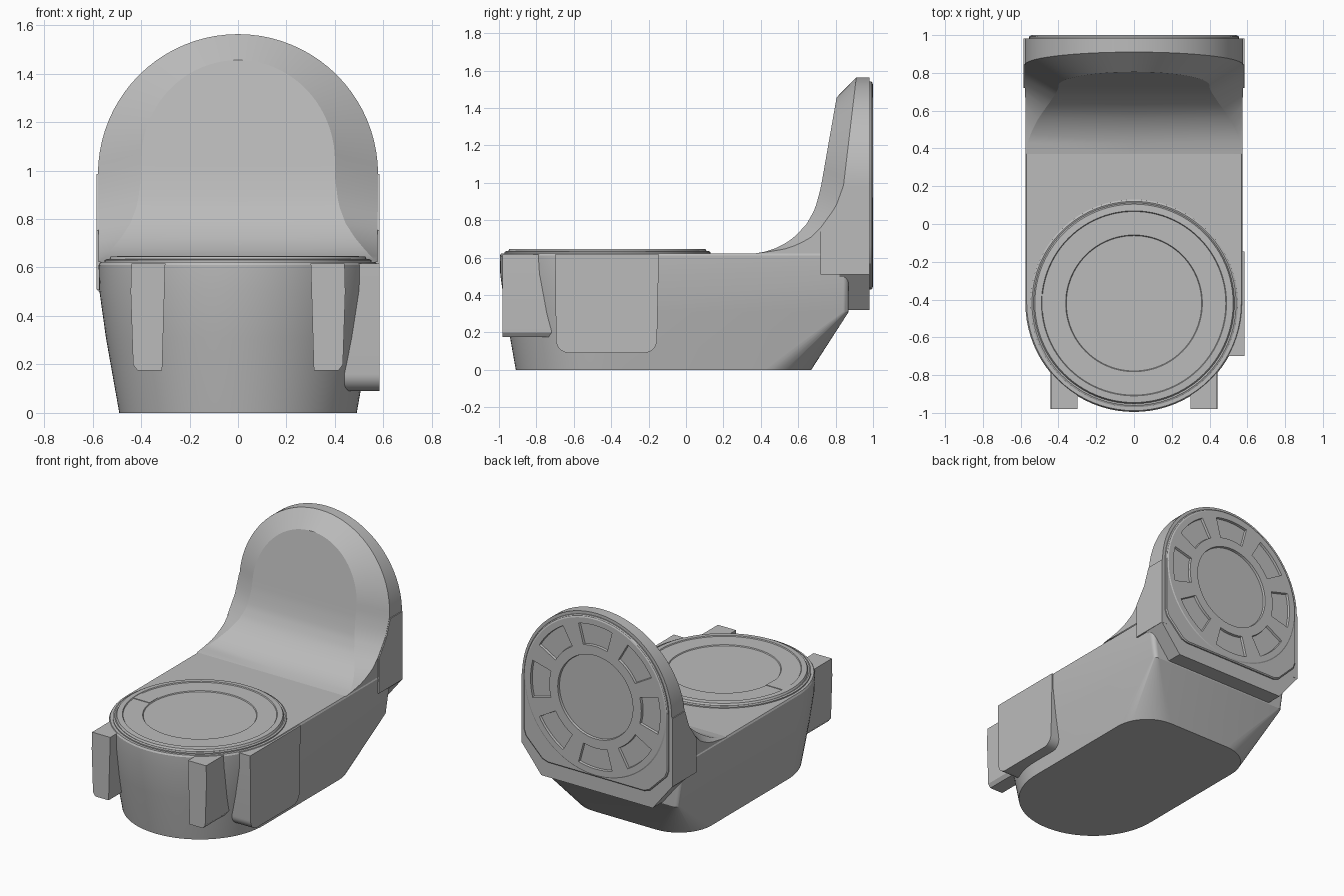
import bpy, bmesh, math
from mathutils import Vector

if "Cube" in bpy.data.objects:
    bpy.data.objects.remove(bpy.data.objects["Cube"], do_unlink=True)

GREY = (0.5, 0.5, 0.5, 1)
mat = bpy.data.materials.new("plain grey")
mat.use_nodes = True
mat.diffuse_color = GREY
mat.node_tree.nodes["Principled BSDF"].inputs["Base Color"].default_value = GREY


def finish(name, bm, angle=25, recalc=True):
    bmesh.ops.remove_doubles(bm, verts=bm.verts, dist=0.0005)
    if recalc:
        bmesh.ops.recalc_face_normals(bm, faces=bm.faces)
    me = bpy.data.meshes.new(name)
    bm.to_mesh(me)
    bm.free()
    me.materials.append(mat)
    ob = bpy.data.objects.new(name, me)
    bpy.context.collection.objects.link(ob)
    bpy.ops.object.select_all(action="DESELECT")
    ob.select_set(True)
    bpy.context.view_layer.objects.active = ob
    bpy.ops.object.shade_smooth_by_angle(angle=math.radians(angle))
    return ob


def loft(bm, rings, closed=True, caps=True):
    rows = [[bm.verts.new(p) for p in r] for r in rings]
    n = len(rows[0])
    for a, b in zip(rows, rows[1:]):
        for i in range(n if closed else n - 1):
            j = (i + 1) % n
            bm.faces.new((a[i], a[j], b[j], b[i]))
    if caps:
        bm.faces.new(rows[0])
        bm.faces.new(rows[-1])
    return rows


def prism(name, points, axis, lo, hi):
    """Extrude a flat outline along x or y between lo and hi."""
    def place(p, d):
        return (d, p[0], p[1]) if axis == "x" else (p[0], d, p[1])
    bm = bmesh.new()
    loft(bm, [[place(p, d) for p in points] for d in (lo, hi)])
    return finish(name, bm)


def arc(cx, cy, r, a0, a1, n):
    angles = [math.radians(a0 + (a1 - a0) * i / n) for i in range(n + 1)]
    return [(cx + r * math.cos(a), cy + r * math.sin(a)) for a in angles]


def lerp_table(table, v):
    for (a, p), (b, q) in zip(table, table[1:]):
        if v <= b:
            return p + (q - p) * max(0, (v - a) / (b - a))
    return table[-1][1]


CY = -0.42   # centre of the round front end
CZ = 0.985   # centre of the round back end

# Main body: tapered hull, round in front, square at the rear
def hull_ring(z, w, back, r):
    pts = arc(0, CY, w, 180, 360, 40)
    pts += arc(w - r, back - r, r, 0, 90, 10) + arc(r - w, back - r, r, 90, 180, 10)
    return [(x, y, z) for x, y in pts]

bm = bmesh.new()
loft(bm, [hull_ring(0, 0.49, 0.67, 0.25), hull_ring(0.31, 0.545, 0.87, 0.03),
          hull_ring(0.51, 0.573, 0.87, 0.03), hull_ring(0.61, 0.575, 0.87, 0.03),
          hull_ring(0.622, 0.568, 0.87, 0.03)])
finish("body", bm)

# Upright back shell: swept floor, flared bevel and outer wall
floor_y = [(0.622, 0.37), (0.63, 0.42), (0.65, 0.48), (0.68, 0.54), (0.72, 0.59),
           (0.78, 0.645), (0.86, 0.69), (0.97, 0.72), (1.455, 0.805)]
inner_x = [(0.622, 0.575), (0.66, 0.535), (0.72, 0.485), (0.78, 0.445),
           (0.86, 0.415), (0.97, 0.40), (1.04, 0.40)]
rim_y = [(0.622, 0.37), (0.64, 0.51), (0.67, 0.60), (0.71, 0.67), (0.76, 0.72),
         (0.87, 0.80), (CZ, 0.842), (1.56, 0.91)]
inner, outer = [], []
STEPS = 14
for i in range(STEPS):
    t = (i / STEPS) ** 1.4
    zi, zo = 0.622 + t * (1.04 - 0.622), 0.622 + t * (CZ - 0.622)
    inner.append((lerp_table(inner_x, zi), zi))
    outer.append((0.575 + 0.003 * t, zo))
inner += [(x, 1.04 + z * 1.04) for x, z in arc(0, 0, 0.40, 0, 90, 20)]
outer += arc(0, CZ, 0.578, 0, 90, 20)
in_r = [Vector((x, lerp_table(floor_y, z), z)) for x, z in inner]
out_r = [Vector((x, lerp_table(rim_y, z), z)) for x, z in outer]
back_r = [Vector((p.x, 0.982, p.z)) for p in out_r]

def mirror(points):
    return [Vector((-p.x, p.y, p.z)) for p in points]

bm = bmesh.new()
centre = [Vector((0, p.y, p.z)) for p in in_r]
back_mid = [Vector((0, p.y, p.z)) for p in back_r]
for flip in (False, True):
    rows = [in_r, out_r, back_r]
    if flip:
        rows = [mirror(r) for r in rows]
    loft(bm, [centre] + rows + [back_mid], closed=False, caps=False)
bmesh.ops.remove_doubles(bm, verts=bm.verts, dist=0.0005)
bmesh.ops.dissolve_degenerate(bm, edges=bm.edges, dist=0.0005)
finish("back_shell", bm, 22)

# Side ears of the back shell and the sloped beam underneath
ear = [(0.72, 0.51), (0.72, 0.752), (0.80, 0.865), (0.845, CZ), (0.982, CZ), (0.982, 0.51)]
prism("left_ear", ear, "x", 0.54, 0.584)
prism("right_ear", ear, "x", -0.584, -0.54)
prism("rear_beam", [(-0.43, 0.32), (0.43, 0.32), (0.582, 0.51), (0.582, 0.65),
                    (-0.582, 0.65), (-0.582, 0.51)], "y", 0.82, 0.981)

# Rear plate: round on top, chamfered square below, recessed panels
def plate_radius(a, size):
    c, s = abs(math.cos(a)), math.sin(a)
    if s >= 0:
        return size
    return min(size / max(c, 1e-6), size / max(-s, 1e-6), size * 1.72 / (c - s))

bm = bmesh.new()
SEG = 96
angles = [2 * math.pi * i / SEG for i in range(SEG)]

def polar(radius, y):
    return [(radius(a) * math.cos(a), y, CZ + radius(a) * math.sin(a)) for a in angles]

rings = [polar(lambda a: plate_radius(a, 0.557), 0.97),
         polar(lambda a: plate_radius(a, 0.557), 0.99),
         polar(lambda a: plate_radius(a, 0.55), 0.996)]
rings += [polar(lambda a, r=r: r, y) for r, y in
          ((0.548, 0.996), (0.54, 1.0), (0.50, 1.0), (0.355, 1.0), (0.29, 1.0))]
rows = loft(bm, rings)
bmesh.ops.recalc_face_normals(bm, faces=bm.faces)
panels = []
for f in bm.faces:
    c = f.calc_center_median()
    r = math.hypot(c.x, c.z - CZ)
    turn = (math.degrees(math.atan2(c.z - CZ, c.x)) + 22.5) % 45 - 22.5
    if c.y > 0.999 and (len(f.verts) > 4 or (0.37 < r < 0.49 and abs(turn) < 14)):
        panels.append(f)
bmesh.ops.inset_region(bm, faces=panels, thickness=0.003, depth=-0.016,
                       use_even_offset=True)
finish("rear_plate", bm, recalc=False)

# Round lid on the deck with shallow steps
bm = bmesh.new()
profile = [(0.55, 0.615), (0.55, 0.63), (0.54, 0.635), (0.532, 0.632), (0.525, 0.645),
           (0.49, 0.647), (0.486, 0.641), (0.362, 0.641), (0.358, 0.635)]
loft(bm, [[(x, y, z) for x, y in arc(0, CY, r, 0, 360 - 3.75, 95)] for r, z in profile])
finish("lid", bm, 20)

# Small latch tab on the lid
prism("lid_tab", [(CY - 0.04, 0.637), (CY + 0.05, 0.637), (CY + 0.05, 0.645),
                  (CY - 0.04, 0.645)], "x", -0.487, -0.36)

# Front pads, slightly narrower toward the bottom
for side, label in ((1, "left"), (-1, "right")):
    prism(label + "_front_pad",
          [(side * x, z) for x, z in ((0.30, 0.617), (0.44, 0.617), (0.443, 0.5),
                                      (0.433, 0.20), (0.415, 0.175), (0.313, 0.175))],
          "y", -0.98, -0.72)

# Flat pad on one flank with rounded lower corners
pad = [(-0.145, 0.617)] + arc(-0.225, 0.16, 0.07, 0, -90, 8)
pad += arc(-0.625, 0.16, 0.07, -90, -180, 8) + [(-0.70, 0.617)]
prism("flank_pad", pad, "x", 0.44, 0.584)
